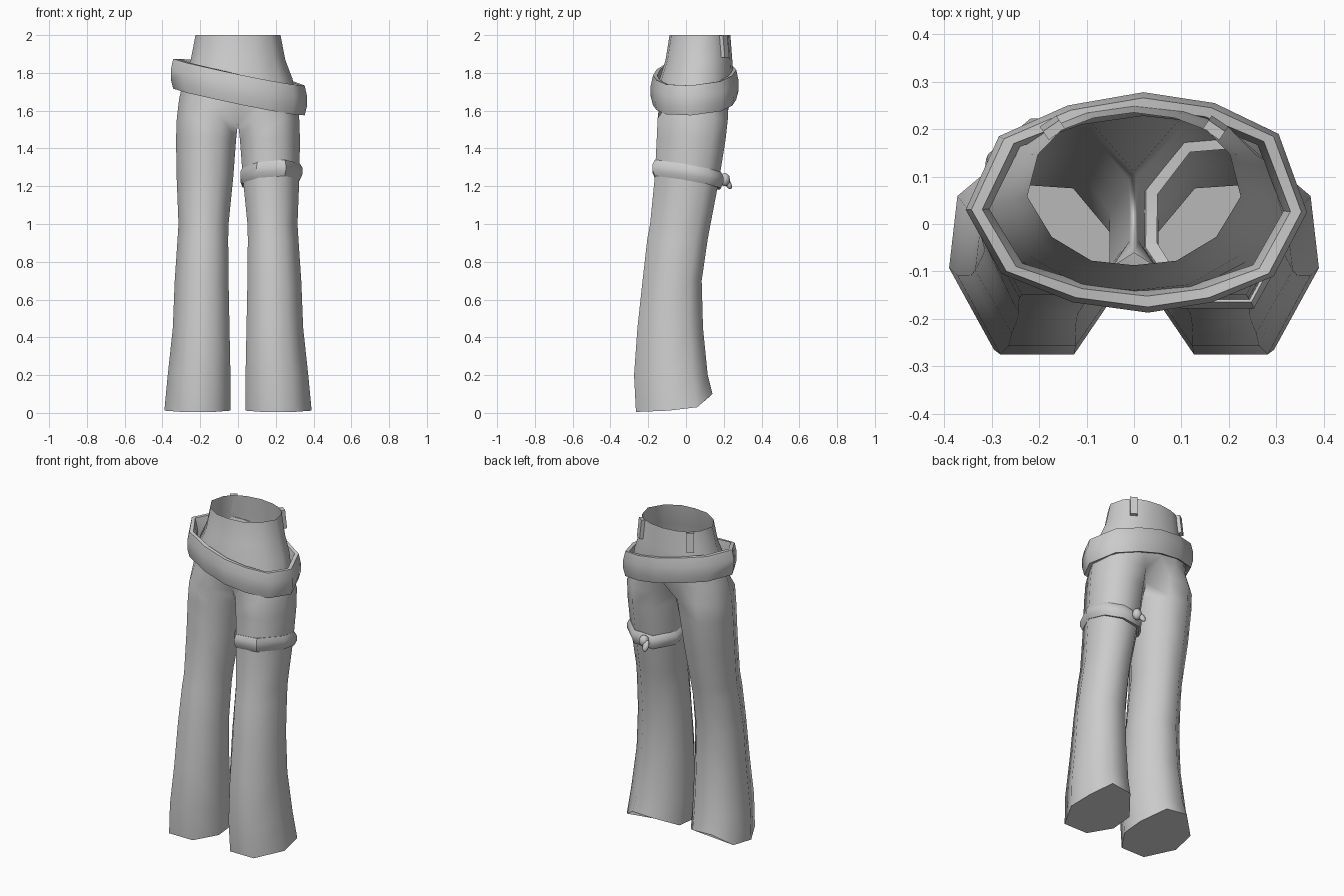
import bpy, bmesh, math
from mathutils import Vector, Matrix

if "Cube" in bpy.data.objects:
    bpy.data.objects.remove(bpy.data.objects["Cube"])

cloth = bpy.data.materials.new("grey_cloth")
cloth.diffuse_color = (0.6, 0.6, 0.6, 1)
cloth.use_nodes = True
cloth.node_tree.nodes["Principled BSDF"].inputs["Base Color"].default_value = cloth.diffuse_color

# Cross-section templates, from the front inner point round the outside
LEG = [(-1, -.35), (-.48, -1), (.46, -1), (1, -.15), (.9, .6), (.35, 1), (-.45, .95), (-1, .35)]
HIP = [(0, -1), (.4, -.94), (.77, -.63), (1, -.1), (.9, .45), (.68, .77), (.38, .93), (0, 1)]


def section(template, x0, x1, y0, y1, z):
    return [Vector(((x0 + x1) / 2 + u * (x1 - x0) / 2,
                    (y0 + y1) / 2 + v * (y1 - y0) / 2, z)) for u, v in template]


def finish(name, bm, angle=60):
    bmesh.ops.recalc_face_normals(bm, faces=bm.faces)
    me = bpy.data.meshes.new(name)
    bm.to_mesh(me)
    bm.free()
    ob = bpy.data.objects.new(name, me)
    bpy.context.collection.objects.link(ob)
    me.materials.append(cloth)
    bpy.ops.object.select_all(action='DESELECT')
    ob.select_set(True)
    bpy.context.view_layer.objects.active = ob
    bpy.ops.object.shade_smooth_by_angle(angle=math.radians(angle))
    return ob


def bridge(bm, a, b, closed=True):
    n = len(a)
    for i in range(n if closed else n - 1):
        j = (i + 1) % n
        bm.faces.new((a[i], a[j], b[j], b[i]))


# Trousers: one leg and half the hips, mirrored
bm = bmesh.new()
rings = [section(LEG, *r) for r in (
    (.04, .39, -.265, .14, .01), (.04, .372, -.275, .115, .2), (.045, .345, -.257, .09, .45),
    (.05, .335, -.23, .083, .7), (.052, .32, -.205, .115, .92), (.05, .315, -.19, .13, 1.0),
    (.025, .325, -.165, .178, 1.25), (.01, .328, -.155, .21, 1.45), (0, .324, -.15, .222, 1.56))]
for i, z in enumerate((.012, .005, .005, .012, .03, .1, .09, .025)):
    rings[0][i].z = z
rings[-1][0] = Vector((0, -.06, 1.54))
rings[-1][7] = Vector((0, .11, 1.54))
leg = [[bm.verts.new(p) for p in r] for r in rings]
for a, b in zip(leg, leg[1:]):
    bridge(bm, a, b)
bm.faces.new(leg[0][::-1])
hips = [[bm.verts.new(p) for p in section(HIP, -x, x, y0, y1, z)] for x, y0, y1, z in (
    (.312, -.15, .238, 1.66), (.288, -.14, .252, 1.77),
    (.25, -.108, .245, 1.87), (.225, -.087, .235, 2.0))]
for a, b in zip([leg[-1]] + hips, hips):
    bridge(bm, a, b, closed=False)
trousers = finish("trousers", bm, 75)
mirror = trousers.modifiers.new("mirror", 'MIRROR')
mirror.use_clip = True


def strap(name, outline, shape, height):
    """Closed band: shape lists (inset, z offset) pairs round its cross-section."""
    bm = bmesh.new()
    c = sum(outline, Vector()) / len(outline)
    loops = []
    for inset, dz in shape:
        loop = []
        for p in outline:
            d = Vector((p.x - c.x, p.y - c.y, 0)).normalized()
            loop.append(bm.verts.new(p - d * inset + Vector((0, 0, dz * height))))
        loops.append(loop)
    for a, b in zip(loops, loops[1:] + loops[:1]):
        bridge(bm, a, b)
    return finish(name, bm, 50)


# Slanted belt, hanging loose round the hips
belt_xy = [(.02, .278), (-.14, .25), (-.285, .185), (-.355, .03), (-.28, -.105), (-.13, -.165),
           (.03, -.187), (.165, -.165), (.295, -.11), (.365, .025), (.305, .19), (.17, .255)]
belt = [Vector((x, y, 1.727 - .196 * x + .06 * (y - .045))) for x, y in belt_xy]
strap("belt", belt, [(.012, -.5), (0, -.2), (0, .15), (.012, .5), (.035, .5), (.05, .1), (.05, -.4)], .158)

# Thigh strap on one leg
band = section(LEG, .012, .342, -.178, .198, 1.26)
for p in band:
    p.z += -.17 * (p.y - .01) + .08 * (p.x - .18)
strap("thigh_strap", band, [(.014, -.5), (0, -.15), (0, .2), (.014, .5), (.04, .45), (.04, -.45)], .085)


def blob(name, loc, scale, rot):
    bm = bmesh.new()
    m = (Matrix.Translation(loc) @ Matrix.Rotation(rot, 4, 'X') @ Matrix.Diagonal((*scale, 1)))
    bmesh.ops.create_uvsphere(bm, u_segments=8, v_segments=6, radius=1, matrix=m)
    return finish(name, bm)


# Knot and loose end at the back of the strap
blob("strap_knot", (.15, .205, 1.235), (.03, .028, .035), 0)
blob("strap_end", (.125, .222, 1.215), (.02, .016, .035), .5)

# Belt loops at the back of the waist
for side, name in ((-1, "belt_loop_left"), (1, "belt_loop_right")):
    bm = bmesh.new()
    m = (Matrix.Translation((side * .172, .203, 1.94)) @ Matrix.Rotation(-side * .6, 4, 'Z')
         @ Matrix.Rotation(.1, 4, 'X') @ Matrix.Diagonal((.042, .022, .118, 1)))
    bmesh.ops.create_cube(bm, size=1, matrix=m)
    finish(name, bm, 30)
